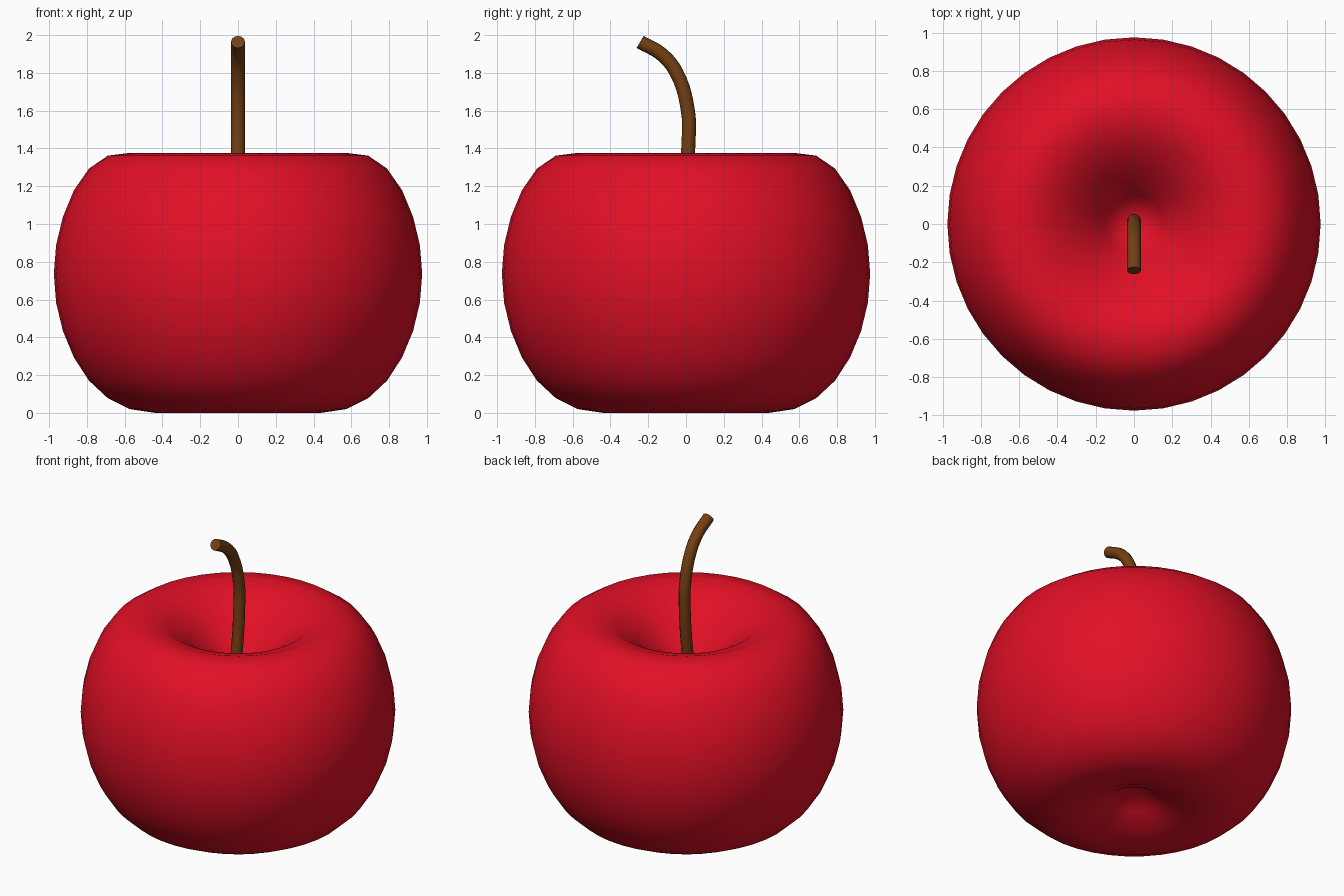
import bpy
import bmesh
import math
from mathutils import Vector

cube = bpy.data.objects.get("Cube")
if cube:
    bpy.data.objects.remove(cube, do_unlink=True)


def make_material(name, rgb):
    mat = bpy.data.materials.new(name)
    mat.use_nodes = True
    color = (*rgb, 1.0)
    mat.diffuse_color = color
    mat.node_tree.nodes["Principled BSDF"].inputs["Base Color"].default_value = color
    return mat


def smooth(obj, degrees):
    bpy.ops.object.select_all(action="DESELECT")
    obj.select_set(True)
    bpy.context.view_layer.objects.active = obj
    bpy.ops.object.shade_smooth_by_angle(angle=math.radians(degrees))


red = make_material("apple red", (0.76, 0.005, 0.019))
brown = make_material("stem brown", (0.18, 0.05, 0.006))

# Fruit: a sphere whose poles are pulled inward with a sharp falloff
RADIUS, CENTRE_Z, REACH = 0.975, 0.736, 1.02
TOP_DEPTH, BOTTOM_DEPTH = 0.885, 0.435

bm = bmesh.new()
bmesh.ops.create_uvsphere(bm, u_segments=40, v_segments=20, radius=RADIUS)
for v in bm.verts:
    start = v.co.copy()
    for side, depth in ((1, TOP_DEPTH), (-1, BOTTOM_DEPTH)):
        distance = (start - Vector((0, 0, side * RADIUS))).length
        pull = max(0.0, 1 - distance / REACH) ** 2
        v.co.z -= side * depth * pull
    v.co.z += CENTRE_Z
mesh = bpy.data.meshes.new("fruit")
bm.to_mesh(mesh)
bm.free()
fruit = bpy.data.objects.new("fruit", mesh)
bpy.context.collection.objects.link(fruit)
mesh.materials.append(red)
smooth(fruit, 180)

# Stem: a round tube rising from the hollow and bending forward
path = [(-0.07, 0.78), (-0.015, 1.13), (0.014, 1.45), (0.01, 1.6),
        (-0.05, 1.8), (-0.125, 1.895), (-0.243, 1.964)]
curve = bpy.data.curves.new("stem", "CURVE")
curve.dimensions = "3D"
curve.bevel_depth = 0.037
curve.bevel_resolution = 4
curve.resolution_u = 5
curve.use_fill_caps = True
spline = curve.splines.new("BEZIER")
spline.bezier_points.add(len(path) - 1)
for point, (y, z) in zip(spline.bezier_points, path):
    point.co = (0, y, z)
    point.handle_left_type = point.handle_right_type = "AUTO"
curve.materials.append(brown)
stem = bpy.data.objects.new("stem", curve)
bpy.context.collection.objects.link(stem)
bpy.ops.object.select_all(action="DESELECT")
stem.select_set(True)
bpy.context.view_layer.objects.active = stem
bpy.ops.object.convert(target="MESH")
smooth(bpy.context.view_layer.objects.active, 50)
